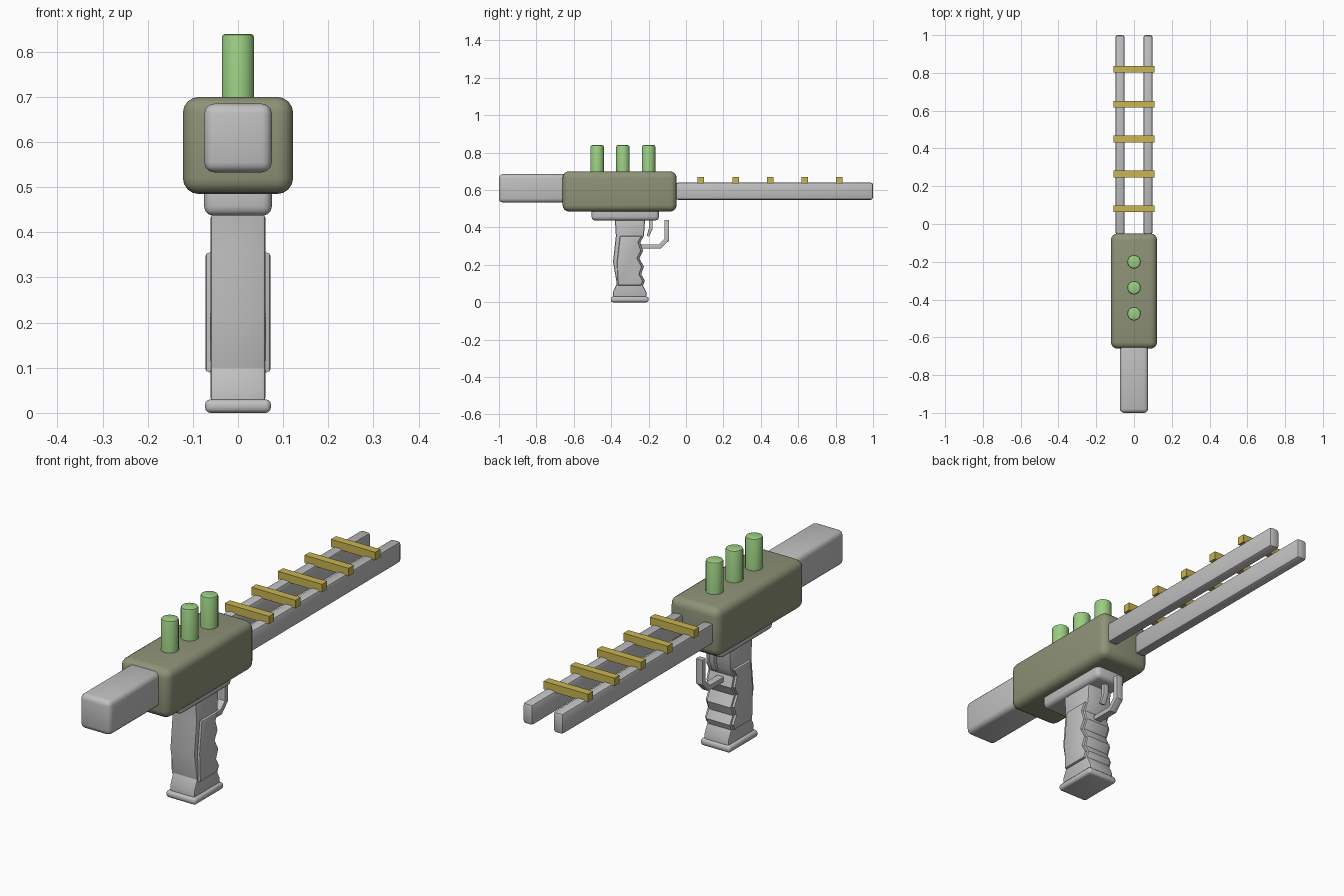
import bpy, bmesh, math

if "Cube" in bpy.data.objects:
    bpy.data.objects.remove(bpy.data.objects["Cube"])


def material(name, rgb):
    m = bpy.data.materials.new(name)
    m.diffuse_color = (*rgb, 1)
    m.use_nodes = True
    m.node_tree.nodes["Principled BSDF"].inputs["Base Color"].default_value = m.diffuse_color
    return m


GREY = material("light grey", (0.53, 0.53, 0.53))
OLIVE = material("olive", (0.27, 0.29, 0.185))
GREEN = material("soft green", (0.33, 0.62, 0.225))
GOLD = material("gold", (0.58, 0.46, 0.085))


def finish(bm, name, mat, angle=35):
    bmesh.ops.recalc_face_normals(bm, faces=bm.faces)
    me = bpy.data.meshes.new(name)
    bm.to_mesh(me)
    bm.free()
    me.materials.append(mat)
    me.shade_smooth()
    me.set_sharp_from_angle(angle=math.radians(angle))
    ob = bpy.data.objects.new(name, me)
    bpy.context.collection.objects.link(ob)
    return ob


def bevel(bm, edges, width, segments):
    bmesh.ops.bevel(bm, geom=edges, offset=width, segments=segments,
                    profile=0.5, affect='EDGES', clamp_overlap=True)


def box(name, mat, x, y, z, width=0.0, segments=3):
    """Rounded box from (min, max) pairs."""
    bm = bmesh.new()
    bmesh.ops.create_cube(bm, size=1)
    for v in bm.verts:
        v.co = [r[0] if c < 0 else r[1] for c, r in zip(v.co, (x, y, z))]
    if width:
        bevel(bm, bm.edges[:], width, segments)
    return finish(bm, name, mat)


def slab(name, mat, profile, half, width=0.0, segments=2):
    """Side profile (y, z) extruded across x, with bevelled side outlines."""
    bm = bmesh.new()
    face = bm.faces.new([bm.verts.new((-half, y, z)) for y, z in profile])
    ext = bmesh.ops.extrude_face_region(bm, geom=[face], use_keep_orig=True)
    for g in ext["geom"]:
        if isinstance(g, bmesh.types.BMVert):
            g.co.x = half
    if width:
        rim = [e for e in bm.edges
               if abs(e.verts[0].co.x - e.verts[1].co.x) < 1e-5]
        bmesh.ops.recalc_face_normals(bm, faces=bm.faces)
        bevel(bm, rim, width, segments)
    return finish(bm, name, mat, 25)


# Main body, rear stock and mounting plate
box("body", OLIVE, (-0.122, 0.122), (-0.66, -0.05), (0.485, 0.70), 0.035, 4)
box("rear_stock", GREY, (-0.075, 0.075), (-1.0, -0.62), (0.533, 0.685), 0.022)
box("grip_mount", GREY, (-0.075, 0.075), (-0.505, -0.145), (0.437, 0.52), 0.02)

# Twin rails and the rungs across them
for side, s in (("left", -1), ("right", 1)):
    x = sorted((s * 0.05, s * 0.098))
    box(side + "_rail", GREY, x, (-0.055, 1.0), (0.548, 0.64), 0.012, 2)
for i in range(5):
    y = 0.08 + i * 0.185
    box(f"rung_{i + 1}", GOLD, (-0.108, 0.108), (y - 0.0175, y + 0.0175),
        (0.634, 0.669))

# Three canisters standing on the body
for i, y in enumerate((-0.475, -0.337, -0.2)):
    bm = bmesh.new()
    bmesh.ops.create_cone(bm, cap_ends=True, segments=20, radius1=0.036,
                          radius2=0.036, depth=0.19)
    bmesh.ops.translate(bm, verts=bm.verts, vec=(0, y, 0.745))
    bevel(bm, [e for e in bm.edges if all(v.co.z > 0.8 for v in e.verts)],
          0.009, 2)
    finish(bm, f"canister_{i + 1}", GREEN)

# Pistol grip with finger grooves
grooves = [(-0.225, 0.355), (-0.245, 0.32), (-0.23, 0.275), (-0.25, 0.235),
           (-0.225, 0.19), (-0.24, 0.15), (-0.22, 0.115), (-0.23, 0.09)]
back = [(-0.21, 0.05), (-0.21, 0.025), (-0.39, 0.025), (-0.39, 0.055),
        (-0.37, 0.10), (-0.39, 0.215), (-0.375, 0.355), (-0.38, 0.44)]
slab("grip", GREY, [(-0.219, 0.44)] + grooves + back, 0.061, 0.009)
panel = [(y - 0.01, z) for y, z in grooves]
panel += [(-0.364, 0.09), (-0.369, 0.217), (-0.353, 0.355)]
slab("grip_panels", GREY, panel, 0.072, 0.008)
box("grip_base", GREY, (-0.073, 0.073), (-0.402, -0.2), (0.0, 0.03), 0.012)

# Trigger and its guard
slab("trigger", GREY, [(-0.178, 0.45), (-0.178, 0.395), (-0.198, 0.35),
                       (-0.21, 0.356), (-0.198, 0.395), (-0.198, 0.45)],
     0.013, 0.003)
slab("trigger_guard", GREY,
     [(-0.24, 0.287), (-0.135, 0.287), (-0.091, 0.33), (-0.091, 0.44),
      (-0.115, 0.44), (-0.115, 0.34), (-0.145, 0.31), (-0.24, 0.31)],
     0.017, 0.004)
